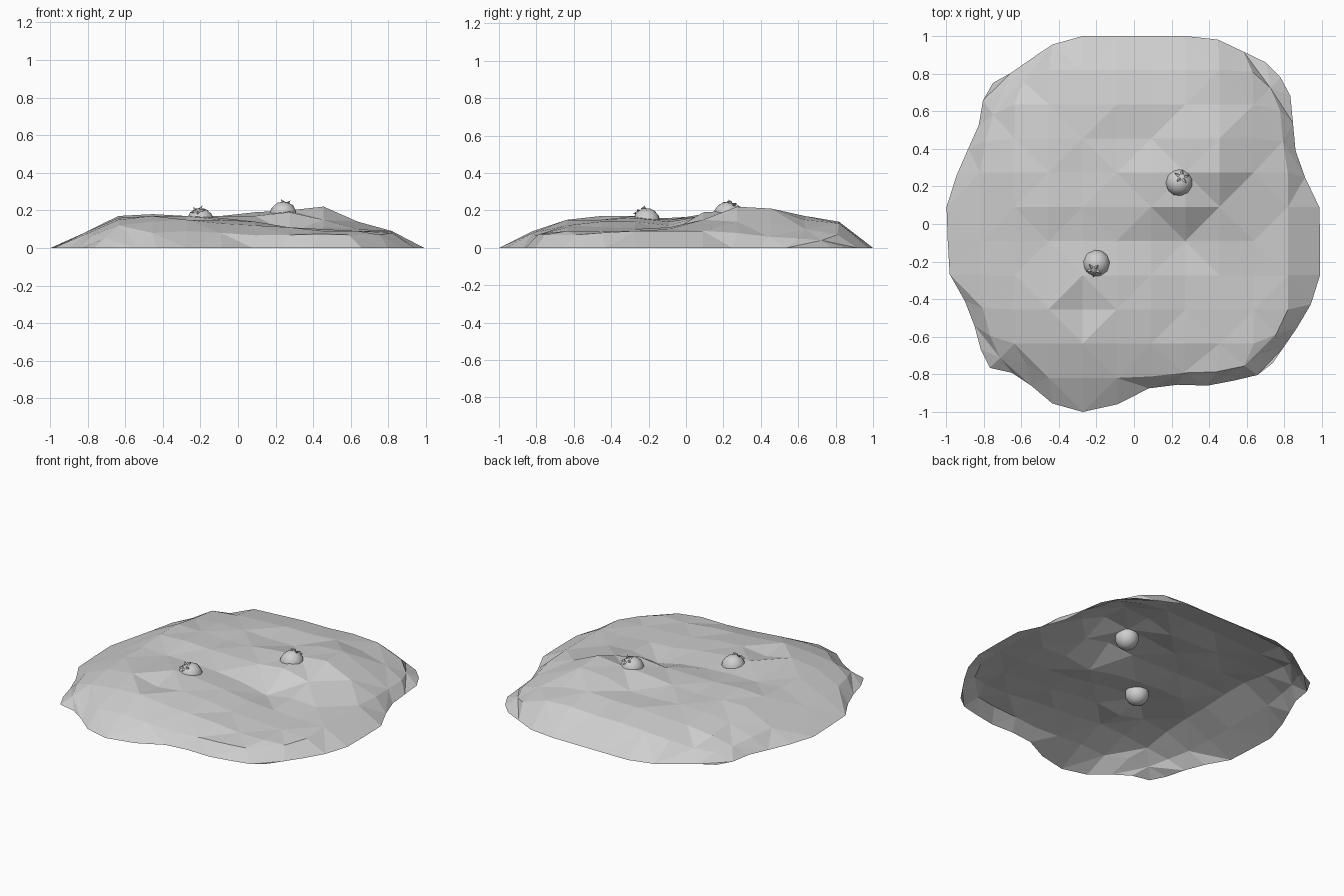
import bpy
import bmesh
from math import cos, sin, tau
from mathutils import Vector
from mathutils.geometry import intersect_line_line_2d

old = bpy.data.objects.get("Cube")
if old:
    bpy.data.objects.remove(old, do_unlink=True)


def make_material(name, value):
    mat = bpy.data.materials.new(name)
    mat.use_nodes = True
    colour = (value, value, value, 1)
    mat.diffuse_color = colour
    mat.node_tree.nodes["Principled BSDF"].inputs["Base Color"].default_value = colour
    return mat


GREY = make_material("pale grey", 0.62)


def add_object(name, bm, smooth=False):
    mesh = bpy.data.meshes.new(name)
    bm.to_mesh(mesh)
    bm.free()
    for poly in mesh.polygons:
        poly.use_smooth = smooth
    mesh.materials.append(GREY)
    obj = bpy.data.objects.new(name, mesh)
    bpy.context.collection.objects.link(obj)
    return obj


# Ground outline, counter-clockwise from the +x side
OUTLINE = [Vector(p) for p in (
    (.99, .08), (.92, .22), (.86, .38), (.83, .7), (.74, .84), (.45, .98),
    (.27, 1), (-.27, 1), (-.45, .95), (-.64, .81), (-.74, .76), (-.8, .7),
    (-.81, .56), (-.94, .27), (-1, .08), (-.98, -.27), (-.87, -.46),
    (-.79, -.76), (-.61, -.8), (-.45, -.95), (-.27, -1), (-.09, -.96),
    (.03, -.88), (.27, -.85), (.4, -.86), (.64, -.81), (.71, -.78),
    (.93, -.46), (.99, -.27))]

# Height of each inner grid point in hundredths, back row first
HEIGHTS = (
    (5, 7, 11, 12, 13, 13, 14, 13, 7, 4),
    (6, 12, 14, 15, 16, 16, 17, 15, 10, 5),
    (8, 14, 16, 16, 15, 15, 20, 21, 13, 6),
    (8, 17, 17, 16, 17, 19, 20, 22, 14, 8),
    (8, 17, 18, 17, 17, 17, 19, 15, 12, 9),
    (8, 16, 15, 15, 14, 12, 8, 11, 10, 9),
    (8, 16, 16, 17, 16, 14, 11, 10, 9, 9),
    (8, 15, 17, 13, 15, 14, 11, 10, 9, 8),
    (7, 12, 14, 15, 13, 12, 11, 9, 9, 7),
    (5, 7, 8, 9, 8, 8, 8, 8, 7, 5))


def outline_radius(direction):
    """Distance from the centre to the outline along a direction."""
    for a, b in zip(OUTLINE, OUTLINE[1:] + OUTLINE[:1]):
        hit = intersect_line_line_2d(Vector((0, 0)), direction * 3, a, b)
        if hit:
            return hit.length
    return 1


def build_ground():
    bm = bmesh.new()
    last = len(HEIGHTS) + 1
    grid = {}
    for j in range(last + 1):
        for i in range(last + 1):
            flat = Vector((2 * i / last - 1, 2 * j / last - 1))
            reach = outline_radius(flat.normalized())
            z = 0
            if i in (0, last) or j in (0, last):
                flat = flat.normalized() * reach
            else:
                # Points near the outline are pulled in and kept low
                flat = flat.normalized() * min(flat.length, reach * 0.93)
                z = min(HEIGHTS[last - 1 - j][i - 1] / 100,
                        (reach - flat.length) * 1.1)
            grid[i, j] = bm.verts.new((flat.x, flat.y, z))
    # Diagonals alternate, so the facets form diamonds
    for j in range(last):
        for i in range(last):
            a, b = grid[i, j], grid[i + 1, j]
            c, d = grid[i + 1, j + 1], grid[i, j + 1]
            if (i + j) % 2 == 0:
                bm.faces.new((a, b, c))
                bm.faces.new((a, c, d))
            else:
                bm.faces.new((a, b, d))
                bm.faces.new((b, c, d))
    add_object("ground_mound", bm)


def build_fruit(name, location, lean):
    """Round fruit with a small pointed crown leaning to one side."""
    radius = 0.073
    turn = Vector(lean).to_track_quat('Z', 'Y')

    bm = bmesh.new()
    bmesh.ops.create_uvsphere(bm, u_segments=12, v_segments=8, radius=radius)
    body = add_object(name + "_body", bm, smooth=True)

    # Crown of five leaves flaring out of a small rim
    bm = bmesh.new()
    leaves = 5

    def point(turn_part, r, z):
        angle = tau * turn_part / leaves
        return bm.verts.new((r * cos(angle), r * sin(angle), z))

    for k in range(leaves):
        left = point(k - 0.45, 0.02, radius - 0.006)
        right = point(k + 0.45, 0.02, radius - 0.006)
        ridge = point(k, 0.014, radius + 0.004)
        under = point(k, 0.028, radius - 0.009)
        tip = point(k, 0.045, radius + 0.002)
        for face in ((left, tip, ridge), (ridge, tip, right),
                     (left, under, tip), (under, right, tip),
                     (left, ridge, right), (left, right, under)):
            bm.faces.new(face)
    bmesh.ops.recalc_face_normals(bm, faces=bm.faces)
    crown = add_object(name + "_crown", bm)

    for part in (body, crown):
        part.rotation_mode = 'QUATERNION'
        part.rotation_quaternion = turn
        part.location = location


build_ground()
build_fruit("front_fruit", (-.2, -.21, .14), (-.2, -.5, .85))
build_fruit("back_fruit", (.24, .22, .174), (.2, .45, .88))
